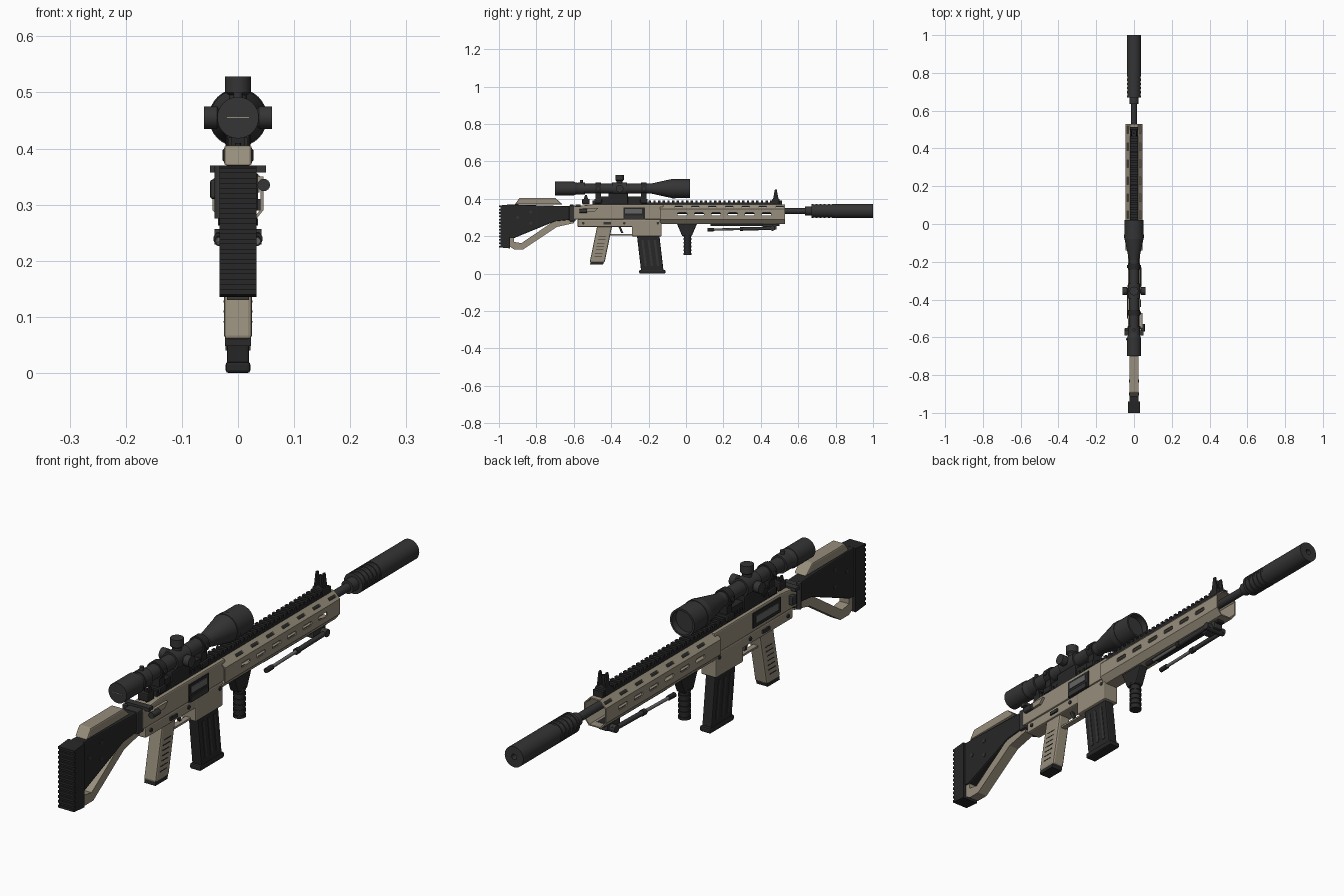
import bpy, bmesh, math
from mathutils import Matrix, Vector

if "Cube" in bpy.data.objects:
    bpy.data.objects.remove(bpy.data.objects["Cube"])


def material(name, *rgb):
    made = bpy.data.materials.new(name)
    made.use_nodes = True
    made.diffuse_color = (*rgb, 1)
    shader = next(node for node in made.node_tree.nodes if node.type == "BSDF_PRINCIPLED")
    shader.inputs["Base Color"].default_value = (*rgb, 1)
    return made


TAN = material("desert tan", 0.31, 0.27, 0.2)
BLACK = material("polymer black", 0.02, 0.02, 0.02)
DARK = material("dark metal", 0.035, 0.035, 0.035)
GREY = material("worn steel", 0.13, 0.13, 0.13)

# Shared heights, half widths and directions
TOP, SEAM, BELLY = 0.37, 0.29, 0.25
BORE, SIGHT = 0.335, 0.455
THIN, SLIM, MID, WIDE = 0.005, 0.02, 0.025, 0.033
FORWARD, UP = Vector((0, 1, 0)), Vector((0, 0, 1))
SIDES = (-1, 1)


def finish(name, bm, mat, smooth=False):
    bmesh.ops.recalc_face_normals(bm, faces=bm.faces)
    mesh = bpy.data.meshes.new(name)
    bm.to_mesh(mesh)
    bm.free()
    mesh.materials.append(mat)
    if smooth:
        for polygon in mesh.polygons:
            polygon.use_smooth = True
        mesh.set_sharp_from_angle(angle=math.radians(35))
    made = bpy.data.objects.new(name, mesh)
    bpy.context.scene.collection.objects.link(made)
    return made


def prism(name, outline, half, mat, x=0, bevel=0):
    """Side outline of (y, z) points, extruded across x."""
    bm = bmesh.new()
    face = bm.faces.new([bm.verts.new((x - half, y, z)) for y, z in outline])
    extruded = bmesh.ops.extrude_face_region(bm, geom=[face])["geom"]
    moved = [item for item in extruded if isinstance(item, bmesh.types.BMVert)]
    bmesh.ops.translate(bm, vec=(2 * half, 0, 0), verts=moved)
    made = finish(name, bm, mat)
    if bevel:
        rounding = made.modifiers.new("Bevel", "BEVEL")
        rounding.width, rounding.segments = bevel, 2
        rounding.angle_limit = math.radians(40)
    return made


def block(name, back, front, low, high, half, mat, x=0, bevel=0):
    outline = [(back, low), (front, low), (front, high), (back, high)]
    return prism(name, outline, half, mat, x, bevel)


def leaning(name, foot, head, depth, half, mat, x=0, bevel=0):
    """Slanted block between two (y, z) centres."""
    outline = [(foot[0] - depth / 2, foot[1]), (foot[0] + depth / 2, foot[1]),
               (head[0] + depth / 2, head[1]), (head[0] - depth / 2, head[1])]
    return prism(name, outline, half, mat, x, bevel)


def lathe(name, profile, start, direction, mat, sides=32):
    """Turn (distance, radius) points around a line."""
    bm = bmesh.new()
    angles = [math.tau * i / sides for i in range(sides)]
    rings = [[bm.verts.new((r * math.cos(a), r * math.sin(a), d)) for a in angles] for d, r in profile]
    for ring, after in zip(rings, rings[1:]):
        for i in range(sides):
            bm.faces.new((ring[i - 1], ring[i], after[i], after[i - 1]))
    bm.faces.new(rings[0])
    bm.faces.new(rings[-1])
    turn = UP.rotation_difference(Vector(direction)).to_matrix().to_4x4()
    bm.transform(Matrix.Translation(start) @ turn)
    return finish(name, bm, mat, True)


def rod(name, start, end, radius, mat):
    span = Vector(end) - Vector(start)
    return lathe(name, [(0, radius), (span.length, radius)], start, span.normalized(), mat)


def pin(name, y, z, radius, half, mat=DARK):
    return rod(name, (-half, y, z), (half, y, z), radius, mat)


def tube(name, back, front, height, radius, end=None, mat=DARK, bore=0):
    """Tube along the gun, optionally tapered or hollow at the front."""
    profile = [(back, radius), (front, end or radius)]
    if bore:
        profile += [(front, bore), (front - MID, bore)]
    return lathe(name, profile, (0, 0, height), FORWARD, mat)


def teeth(start, pitch, count, low, high):
    """Square-toothed line as (position, level) points."""
    steps = ((0, low), (0, high), (pitch / 2, high), (pitch / 2, low))
    return [(start + i * pitch + shift, level) for i in range(count) for shift, level in steps]


# Barrel and suppressor
tube("barrel", -0.1, 0.68, BORE, 0.015)
tube("muzzle_collar", 0.635, 0.69, BORE, 0.024, MID)
lathe("suppressor_rings", teeth(0.67, 0.022, 6, 0.035, 0.038), (0, 0, BORE), FORWARD, DARK)
tube("suppressor", 0.79, 1, BORE, 0.038, bore=0.01)

# Handguard: hollow shell with rows of slots
right = [(SLIM, TOP), (0.045, 0.345), (0.045, SEAM), (MID, 0.265)]
section = right + [(-x, z) for x, z in reversed(right)]
bm = bmesh.new()
rear, nose = [[bm.verts.new((x, y, z)) for x, z in section] for y in (-0.14, 0.53)]
for i in range(len(section)):
    bm.faces.new((rear[i - 1], rear[i], nose[i], nose[i - 1]))
handguard = finish("handguard", bm, TAN)
wall = handguard.modifiers.new("Wall", "SOLIDIFY")
wall.thickness, wall.offset = THIN, -1

cutters = []
for i in range(7):
    y = i * 0.09 - 0.02
    if i < 6:
        cutters.append(block("slot_cutter", y - MID, y + MID, 0.31, 0.326, 0.1, BLACK, bevel=THIN))
    for side in SIDES:
        cutter = block("slot_cutter", -SLIM, SLIM, -THIN, THIN, 0.015, BLACK)
        tilt = Matrix.Rotation(-side * math.pi / 4, 4, "Y")
        cutter.matrix_world = Matrix.Translation((side * WIDE, y - SLIM, 0.357)) @ tilt
        cutters.append(cutter)
for cutter in cutters:
    cutter.hide_render = True
    cut = handguard.modifiers.new("Slot", "BOOLEAN")
    cut.operation, cut.object, cut.solver = "DIFFERENCE", cutter, "EXACT"
bpy.context.view_layer.update()
evaluated = handguard.evaluated_get(bpy.context.evaluated_depsgraph_get())
carved = bpy.data.meshes.new_from_object(evaluated)
handguard.modifiers.clear()
handguard.data = carved
for cutter in cutters:
    bpy.data.objects.remove(cutter)

# Toothed top rail
rail = teeth(-0.5, MID, 41, 0.38, 0.392)
prism("top_rail", rail + [(rail[-1][0], TOP), (rail[0][0], TOP)], SLIM, BLACK)

# Receivers, ejection port and left panel
prism("upper_receiver", [(-0.6, SEAM), (-0.12, SEAM), (-0.12, TOP), (-0.5, TOP), (-0.6, 0.36)], WIDE, TAN, bevel=THIN)
block("lower_receiver", -0.58, -0.13, BELLY, SEAM, 0.03, TAN, bevel=THIN)
block("magazine_well", -0.29, -0.13, 0.2, SEAM, 0.031, TAN, bevel=THIN)
block("ejection_port", -0.335, -0.22, SEAM, 0.355, THIN, BLACK, x=0.031)
block("bolt", -0.325, -0.235, 0.322, 0.345, THIN, GREY, x=WIDE)
block("port_cover", -0.33, -0.23, SEAM, 0.31, THIN, DARK, x=0.035)
block("left_panel", -0.5, -0.34, 0.305, 0.36, THIN, BLACK, x=-0.031)
block("left_panel_inset", -0.485, -0.355, 0.32, 0.345, THIN, GREY, x=-WIDE)
for y in (-0.55, -0.43, -0.33, -0.15):
    pin("receiver_pin", y, 0.27, 0.007, 0.034)
block("selector_lever", -0.44, -0.4, 0.263, 0.275, 0.036, DARK)
leaning("charging_lever", (-0.53, 0.33), (-0.51, 0.35), 0.08, THIN, TAN, x=0.04)
rod("charging_knob", (0.046, -0.57, BORE), (0.046, -0.53, BORE), 0.011, DARK)
block("charging_latch", -0.59, -0.565, 0.357, TOP, 0.05, DARK)
block("bolt_release", -0.575, -0.55, 0.31, 0.345, 0.01, DARK, x=-0.04, bevel=THIN)

# Trigger, guard and pistol grip
block("trigger_guard", -0.41, -0.28, 0.204, 0.211, 0.01, TAN)
leaning("trigger", (-0.34, 0.217), (-0.355, BELLY), 0.012, THIN, DARK)
leaning("grip", (-0.475, 0.06), (-0.435, 0.255), 0.08, MID, TAN, bevel=0.007)
leaning("grip_cap", (-0.478, 0.048), (-0.475, 0.062), 0.07, 0.023, BLACK)
for i in range(7):
    z = 0.09 + i * 0.018
    y = z / 5 - 0.487
    block("grip_groove", y - SLIM, y + SLIM, z, z + 0.003, MID + 0.001, BLACK)

# Magazine
leaning("magazine", (-0.18, 0.015), (-0.203, 0.21), 0.12, SLIM, BLACK, bevel=THIN)
for shift in (-WIDE, 0, WIDE):
    leaning("magazine_rib", (shift - 0.182, 0.04), (shift - 0.2, 0.18), 0.012, SLIM + 0.002, DARK)
block("magazine_base", -0.25, -0.11, 0, SLIM, 0.022, BLACK, bevel=THIN)

# Stock: body, ribbed pad, open strut and cheek rest
prism("stock_body", [(-0.95, 0.19), (-0.92, 0.19), (-0.7, 0.28), (-0.6, SEAM), (-0.6, 0.36), (-0.95, TOP)], MID, BLACK, bevel=THIN)
pad = [(y, z) for z, y in teeth(0.14, 0.018, 13, -0.993, -1)]
prism("butt_pad", [(-0.94, 0.135)] + pad + [(-0.94, TOP)], WIDE, BLACK)
prism("stock_strut", [(-0.95, 0.2), (-0.95, 0.15), (-0.92, 0.13), (-0.87, 0.13), (-0.69, BELLY), (-0.6, 0.27),
                      (-0.6, SEAM), (-0.7, 0.285), (-0.88, 0.163), (-0.92, 0.17), (-0.92, 0.2)], SLIM, TAN)
prism("cheek_rest", [(-0.915, TOP), (-0.66, TOP), (-0.7, 0.405), (-0.89, 0.405)], MID, TAN, bevel=THIN)
block("stock_hinge", -0.625, -0.59, 0.28, 0.364, 0.03, DARK, bevel=THIN)
rod("hinge_pin", (-WIDE, -0.61, 0.275), (-WIDE, -0.61, TOP), 0.009, DARK)
for y, z in ((-0.9, 0.3), (-0.83, 0.27), (-0.83, 0.33)):
    pin("stock_bolt", y, z, 0.008, MID + 0.002)

# Scope
tube("eyepiece", -0.7, -0.6, SIGHT, 0.037)
tube("eyepiece_neck", -0.6, -0.57, SIGHT, 0.035, 0.028)
tube("zoom_ring", -0.58, -0.54, SIGHT, WIDE)
tube("scope_tube", -0.57, -0.18, SIGHT, 0.026)
tube("turret_housing", -0.395, -0.315, SIGHT, WIDE)
tube("objective_cone", -0.19, -0.08, SIGHT, 0.026, 0.05)
tube("objective", -0.08, 0.022, SIGHT, 0.05, bore=0.043)
tube("focus_ring", -0.075, -0.055, SIGHT, 0.052)
block("eyepiece_line", -0.702, -0.699, SIGHT - 0.001, SIGHT + 0.001, SLIM, TAN)
rod("zoom_lever", (0, -0.56, SIGHT), (0, -0.56, 0.5), 0.008, DARK)
knob = [(0, 0.016), (0.04, 0.016), (0.045, 0.023), (0.073, 0.023)]
lathe("top_turret", knob, (0, -0.355, SIGHT), UP, DARK)
for side in SIDES:
    small = [(distance * 0.83, radius * 0.88) for distance, radius in knob]
    lathe("side_turret", small, (0, -0.355, SIGHT), (side, 0, 0), DARK)
for y in (-0.47, -0.225):
    tube("scope_ring", y - 0.015, y + 0.015, SIGHT, 0.032, mat=BLACK)
    block("ring_post", y - 0.015, y + 0.015, TOP, SIGHT - SLIM, SLIM, BLACK)
    block("ring_clamp", y - SLIM, y + SLIM, 0.376, 0.4, 0.028, BLACK, bevel=THIN)
    pin("ring_screw", y, SIGHT, 0.008, 0.036)
block("scope_mount", -0.48, -0.21, TOP, 0.412, 0.016, BLACK)
block("mount_block", -0.415, -0.31, TOP, 0.43, 0.022, BLACK, bevel=THIN)

# Front and rear iron sights
for y, tip in ((0.48, 0.45), (-0.535, 0.42)):
    block("sight_base", y - SLIM, y + SLIM, TOP, 0.4, 0.022, BLACK, bevel=THIN)
    for side in SIDES:
        prism("sight_ear", [(y - SLIM, TOP), (y + SLIM, TOP), (y + THIN, tip), (y - THIN, tip)], 0.003, BLACK, side * 0.014)
    rod("sight_post", (0, y, TOP), (0, y, tip - 0.01), THIN, BLACK)

# Vertical foregrip
prism("foregrip_mount", [(-0.05, 0.27), (-0.02, 0.2), (0.03, 0.2), (0.06, 0.27)], 0.018, BLACK, bevel=THIN)
lathe("foregrip", teeth(0.1, SLIM, 6, 0.019, 0.022), (0, 0.008, 0), UP, BLACK)

# Folded bipod under the handguard
block("lower_rail", 0.13, 0.5, 0.255, 0.27, 0.014, BLACK)
block("bipod_mount", 0.41, 0.485, 0.235, 0.265, SLIM, DARK, bevel=THIN)
pin("bipod_axle", 0.462, 0.243, 0.014, 0.042)
for side in SIDES:
    foot, head = Vector((side * WIDE, 0.115, 0.235)), Vector((side * WIDE, 0.475, 0.243))
    rod("bipod_lower_leg", foot, head, 0.006, GREY)
    rod("bipod_upper_leg", foot.lerp(head, 0.5), head, 0.009, DARK)
    rod("bipod_foot", foot, foot.lerp(head, 0.1), 0.009, BLACK)
    rod("bipod_collar", foot.lerp(head, 0.48), foot.lerp(head, 0.53), 0.011, BLACK)
